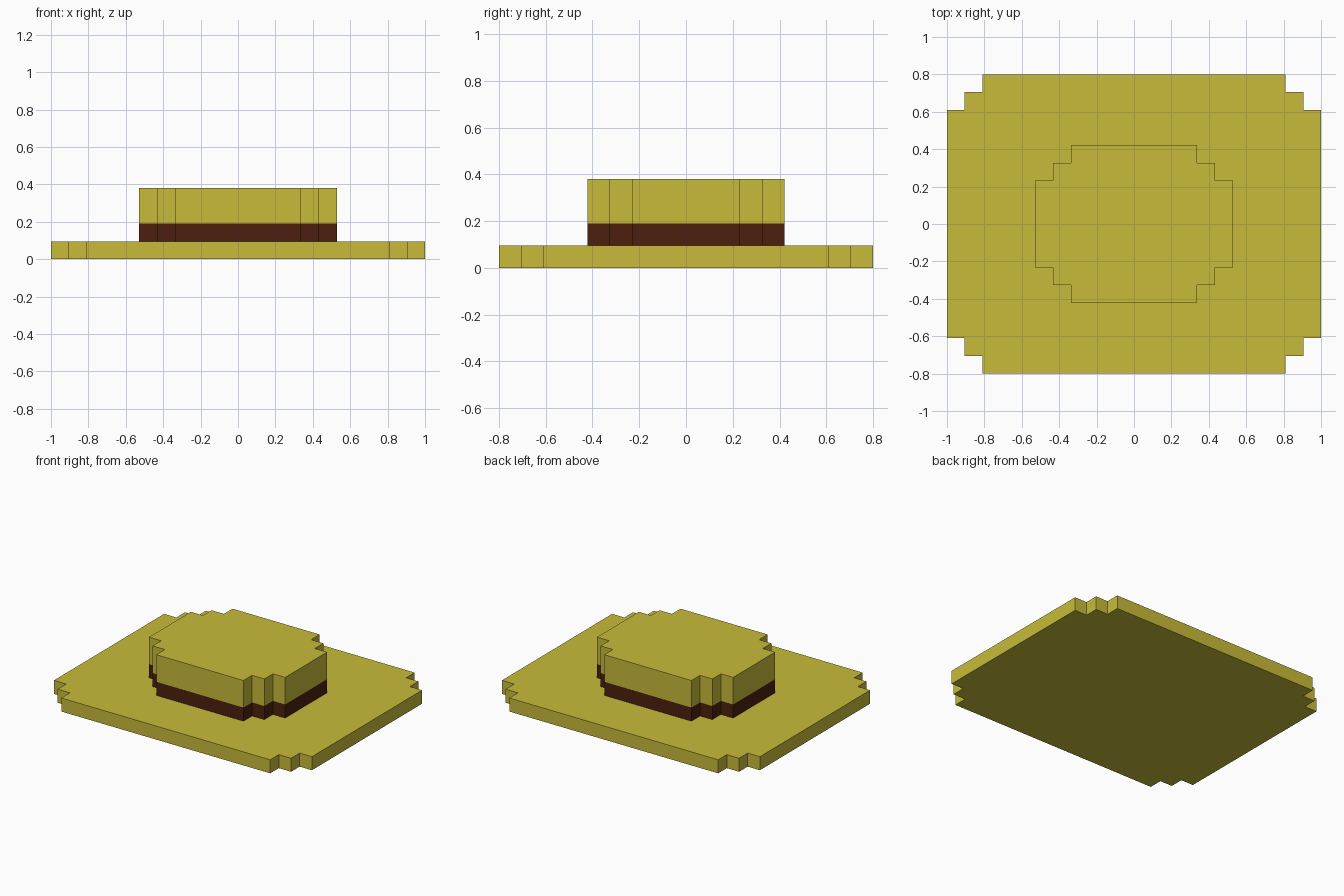
import bpy, bmesh

if "Cube" in bpy.data.objects:
    bpy.data.objects.remove(bpy.data.objects["Cube"])


def material(name, rgb):
    m = bpy.data.materials.new(name)
    m.diffuse_color = (*rgb, 1.0)
    m.use_nodes = True
    m.node_tree.nodes["Principled BSDF"].inputs["Base Color"].default_value = m.diffuse_color
    return m


straw = material("straw yellow", (0.578, 0.497, 0.042))
brown = material("dark brown", (0.074, 0.0144, 0.0044))
STEP = 0.095  # size of one corner notch


def stepped_slab(name, hx, hy, z0, z1, mat):
    """Rectangular slab whose corners are cut back in two square steps."""
    s = STEP
    quarter = [(hx, hy - 2 * s), (hx - s, hy - 2 * s), (hx - s, hy - s),
               (hx - 2 * s, hy - s), (hx - 2 * s, hy)]
    outline = []
    for sx, sy in ((1, 1), (-1, 1), (-1, -1), (1, -1)):
        pts = quarter if sx * sy > 0 else quarter[::-1]
        outline += [(sx * x, sy * y) for x, y in pts]
    bm = bmesh.new()
    base = bm.faces.new([bm.verts.new((x, y, z0)) for x, y in outline])
    top = bmesh.ops.extrude_face_region(bm, geom=[base], use_keep_orig=True)
    verts = [g for g in top["geom"] if isinstance(g, bmesh.types.BMVert)]
    bmesh.ops.translate(bm, vec=(0, 0, z1 - z0), verts=verts)
    bmesh.ops.recalc_face_normals(bm, faces=bm.faces)
    mesh = bpy.data.meshes.new(name)
    bm.to_mesh(mesh)
    bm.free()
    mesh.materials.append(mat)
    obj = bpy.data.objects.new(name, mesh)
    bpy.context.collection.objects.link(obj)


# Wide brim, ribbon band and crown of the hat
stepped_slab("brim", 1.0, 0.80, 0.0, 0.095, straw)
stepped_slab("band", 0.528, 0.422, 0.095, 0.19, brown)
stepped_slab("crown", 0.528, 0.422, 0.19, 0.38, straw)
